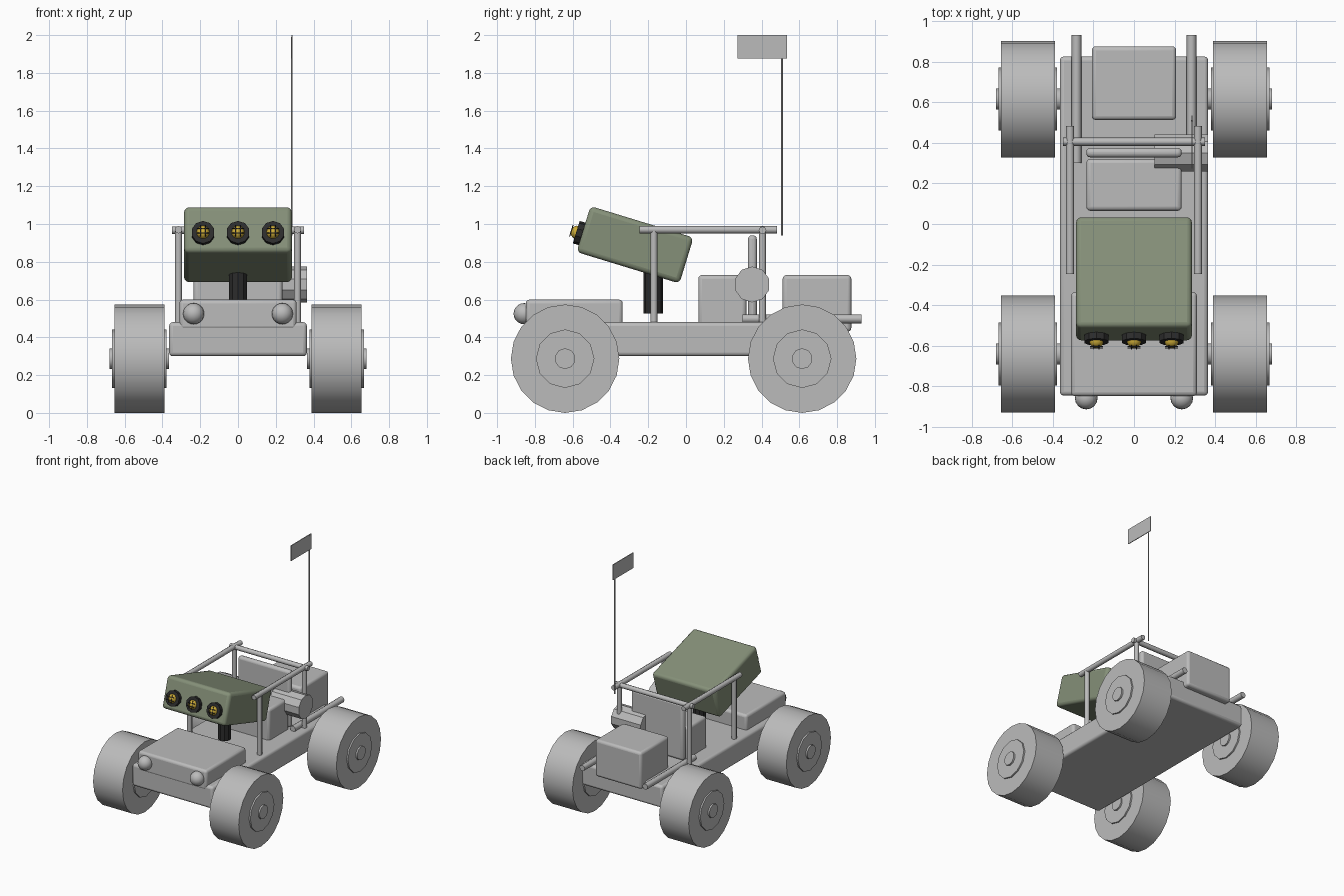
import bpy, math
from mathutils import Matrix, Vector

cube = bpy.data.objects.get("Cube")
if cube:
    bpy.data.objects.remove(cube, do_unlink=True)


def material(name, rgb):
    m = bpy.data.materials.new(name)
    m.use_nodes = True
    m.diffuse_color = (*rgb, 1)
    m.node_tree.nodes["Principled BSDF"].inputs["Base Color"].default_value = (*rgb, 1)
    return m


GREY = material("grey", (0.5, 0.5, 0.5))
GREEN = material("olive green", (0.235, 0.28, 0.19))
BLACK = material("black", (0.025, 0.025, 0.025))
YELLOW = material("lamp yellow", (0.62, 0.42, 0.04))


def finish(name, mat, angle=35):
    ob = bpy.context.object
    ob.name = name
    ob.data.materials.append(mat)
    bpy.ops.object.shade_smooth_by_angle(angle=math.radians(angle))
    return ob


def box(name, lo, hi, mat=GREY, bevel=0.02):
    """Box between two corners with rounded edges."""
    lo, hi = Vector(lo), Vector(hi)
    bpy.ops.mesh.primitive_cube_add(size=1, location=(lo + hi) / 2)
    bpy.context.object.scale = hi - lo
    bpy.ops.object.transform_apply(location=False, rotation=False, scale=True)
    ob = finish(name, mat)
    if bevel:
        mod = ob.modifiers.new("Bevel", "BEVEL")
        mod.width = bevel
        mod.segments = 3
    return ob


def rod(name, a, b, radius, sides=8, mat=GREY, angle=50):
    """Cylinder running from point a to point b."""
    a, b = Vector(a), Vector(b)
    d = b - a
    bpy.ops.mesh.primitive_cylinder_add(
        vertices=sides, radius=radius, depth=d.length, location=(a + b) / 2,
        rotation=d.to_track_quat("Z", "Y").to_euler())
    return finish(name, mat, angle)


def ball(name, centre, radius, mat=GREY, segments=16, rings=10):
    bpy.ops.mesh.primitive_uv_sphere_add(
        segments=segments, ring_count=rings, radius=radius, location=centre)
    return finish(name, mat, 60)


# Body
box("chassis", (-0.365, -0.845, 0.3), (0.365, 0.825, 0.48))
box("hood", (-0.31, -0.848, 0.44), (0.31, -0.335, 0.6))
box("seat", (-0.235, 0.065, 0.46), (0.235, 0.32, 0.73))
box("seat_back", (-0.235, 0.328, 0.48), (0.235, 0.375, 0.94))
box("rear_trunk", (-0.208, 0.512, 0.43), (0.208, 0.875, 0.73))
rod("side_canister", (0.1, 0.35, 0.68), (0.365, 0.35, 0.68), 0.095, 10, angle=30)

# Wheels, each with a rim disc and a hub showing on both faces
for s, side in ((1, "left"), (-1, "right")):
    for y, end in ((-0.64, "front"), (0.615, "rear")):
        for part, r, x0, x1, n in (("wheel", 0.287, 0.39, 0.655, 20),
                                   ("rim", 0.155, 0.378, 0.667, 12),
                                   ("hub", 0.055, 0.365, 0.68, 10)):
            rod(f"{end}_{side}_{part}", (s * x0, y, 0.287), (s * x1, y, 0.287), r, n)

    # Headlights, roll cage and rear side bars
    ball(f"headlight_{side}", (s * 0.235, -0.857, 0.525), 0.056)
    x = s * 0.315
    rod(f"cage_front_post_{side}", (x, -0.17, 0.47), (x, -0.17, 0.97), 0.019)
    rod(f"cage_rear_post_{side}", (x, 0.405, 0.47), (x, 0.405, 0.97), 0.019)
    rod(f"cage_rail_{side}", (x, -0.247, 0.97), (x, 0.483, 0.97), 0.02)
    rod(f"rear_bar_{side}", (s * 0.283, 0.3, 0.498), (s * 0.283, 0.93, 0.498), 0.024)
rod("cage_cross_bar", (-0.35, 0.405, 0.967), (0.35, 0.405, 0.967), 0.02)

# Antenna with flag
rod("antenna", (0.285, 0.508, 0.94), (0.285, 0.508, 1.99), 0.005, 6)
box("flag", (0.282, 0.273, 1.875), (0.288, 0.535, 2.0), bevel=0)

# Dark pedestal under the tilted launcher box
rod("pedestal", (0, -0.173, 0.527), (0, -0.173, 0.85), 0.051, 10, BLACK, 30)

# Launcher parts are built level around the origin, then tilted together
parts = [box("launcher_box", (-0.285, -0.285, -0.127), (0.285, 0.285, 0.127), GREEN, 0.025)]
FACE = -0.285
for i, x in enumerate((-0.185, 0, 0.185)):
    z = -0.027
    parts += [
        rod(f"lamp_housing_{i}", (x, FACE + 0.01, z), (x, FACE - 0.032, z),
            0.062, 10, BLACK, 30),
        ball(f"lamp_lens_{i}", (x, FACE - 0.026, z), 0.036, YELLOW, 12, 8)]
    # Guard bars crossing the lens
    for k in (-0.013, 0.013):
        parts += [
            rod(f"lamp_guard_upright_{i}", (x + k, FACE - 0.059, z - 0.032),
                (x + k, FACE - 0.059, z + 0.032), 0.0025, 6, BLACK),
            rod(f"lamp_guard_bar_{i}", (x - 0.032, FACE - 0.059, z + k),
                (x + 0.032, FACE - 0.059, z + k), 0.0025, 6, BLACK)]
tilt = Matrix.Translation((0, -0.27, 0.89)) @ Matrix.Rotation(math.radians(-17), 4, "X")
bpy.context.view_layer.update()
for ob in parts:
    ob.matrix_world = tilt @ ob.matrix_world
